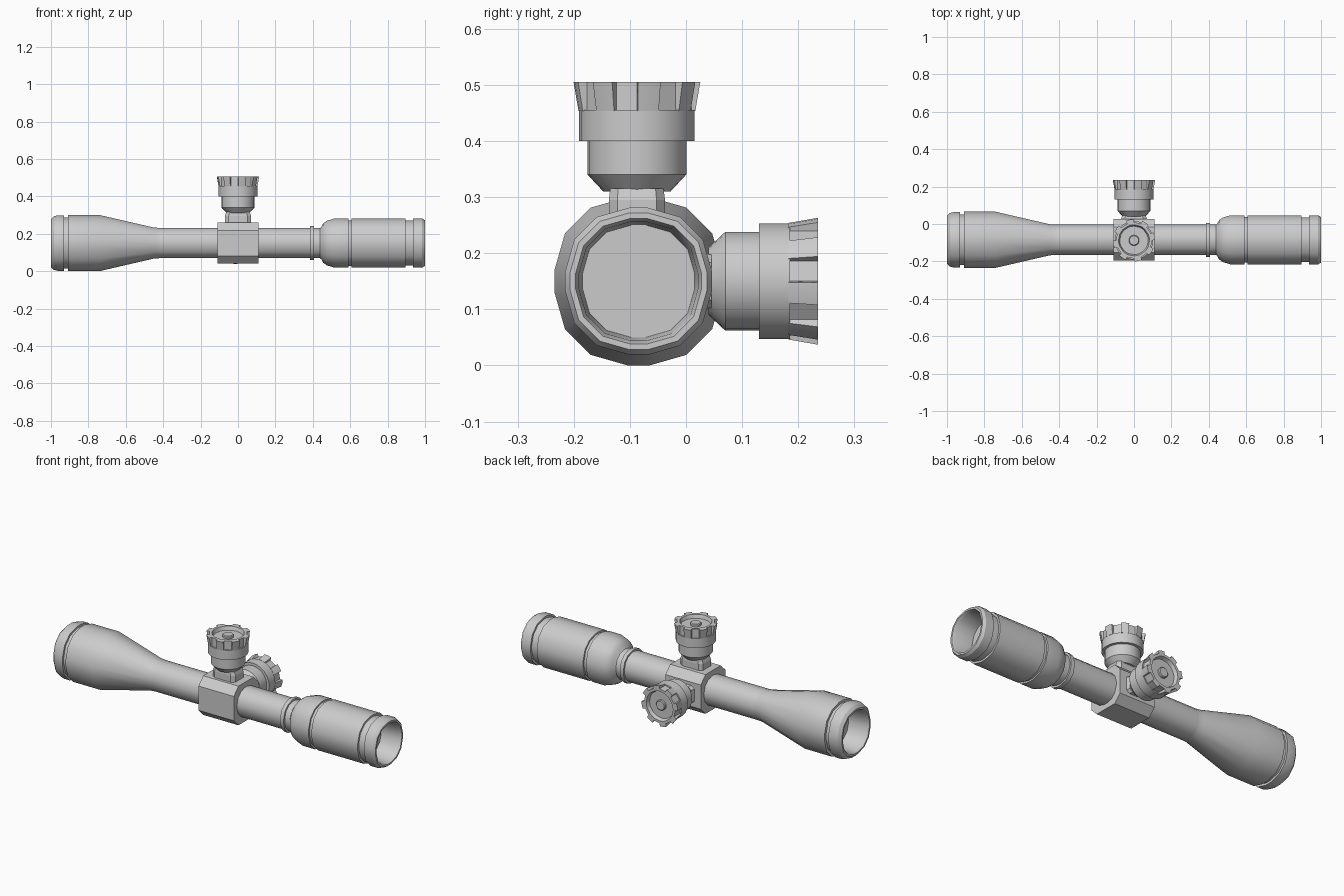
import bpy, bmesh
from math import sin, cos, radians, pi
from mathutils import Matrix

if "Cube" in bpy.data.objects:
    bpy.data.objects.remove(bpy.data.objects["Cube"])

CY, CZ = -0.0845, 0.15          # optical axis


def rot4(quarter):
    # repeat a quarter outline four times around the origin
    pts = []
    for _ in range(4):
        pts += quarter
        quarter = [(-b, a) for a, b in quarter]
    return pts


ROUND16 = rot4([(1, 0.13), (0.875, 0.567), (0.567, 0.875), (0.13, 1)])
CIRCLE = [(cos(2 * pi * i / 24), sin(2 * pi * i / 24)) for i in range(24)]


def loft(name, rings, matrix, smooth=True):
    # skin a list of equal-length vertex rings and cap both ends
    bm = bmesh.new()
    loops = [[bm.verts.new(p) for p in ring] for ring in rings]
    n = len(loops[0])
    for a, b in zip(loops, loops[1:]):
        for i in range(n):
            j = (i + 1) % n
            bm.faces.new((a[i], a[j], b[j], b[i]))
    bm.faces.new(loops[0][::-1])
    bm.faces.new(loops[-1])
    bmesh.ops.recalc_face_normals(bm, faces=bm.faces)
    me = bpy.data.meshes.new(name)
    bm.to_mesh(me)
    bm.free()
    ob = bpy.data.objects.new(name, me)
    bpy.context.collection.objects.link(ob)
    ob.matrix_world = matrix
    if smooth:
        bpy.ops.object.select_all(action='DESELECT')
        ob.select_set(True)
        bpy.context.view_layer.objects.active = ob
        bpy.ops.object.shade_smooth_by_angle(angle=radians(30))
    return ob


def along_x(name, profile, section=ROUND16, smooth=True):
    rings = [[(x, r * a, r * b) for a, b in section] for x, r in profile]
    return loft(name, rings, Matrix.Translation((0, CY, CZ)), smooth)


# objective bell with recessed front lens
along_x("objective_bell", [
    (-0.88, 0.105), (-0.99, 0.112), (-1.0, 0.118), (-1.0, 0.128), (-0.985, 0.143),
    (-0.965, 0.148), (-0.93, 0.148), (-0.93, 0.136), (-0.908, 0.136),
    (-0.908, 0.15), (-0.74, 0.15), (-0.45, 0.083), (-0.42, 0.081)])

# main tube and small collar
along_x("main_tube", [(-0.43, 0.081), (0.46, 0.081)])
along_x("tube_collar", [(0.385, 0.078), (0.385, 0.091), (0.407, 0.091), (0.407, 0.078)])

# eyepiece with grooves and recessed lens
along_x("eyepiece", [
    (0.435, 0.078), (0.445, 0.086), (0.455, 0.105), (0.475, 0.119), (0.515, 0.131),
    (0.59, 0.131), (0.59, 0.122), (0.608, 0.122), (0.608, 0.131), (0.895, 0.131),
    (0.895, 0.12), (0.935, 0.12), (0.935, 0.131), (0.985, 0.131), (1.0, 0.122),
    (1.0, 0.112), (0.985, 0.106), (0.88, 0.1)])

# octagonal turret housing
OCT = rot4([(1, -0.62), (1, 0.62)])
along_x("turret_housing", [(-0.11, 0.11), (0.11, 0.11)], OCT, False)


def turret(prefix, matrix):
    # local z = 0 is the flat top of the cap
    neck = [(0.07, 0.035), (0.05, 0.05), (-0.05, 0.05), (-0.07, 0.035),
            (-0.07, -0.035), (-0.05, -0.05), (0.05, -0.05), (0.07, -0.035)]
    loft(prefix + "_neck", [[(x, y, -0.27) for x, y in neck],
                            [(x, y, -0.21) for x, y in neck],
                            [(x * 0.9, y * 0.95, -0.19) for x, y in neck]], matrix, False)
    body = [(-0.195, 0.06), (-0.165, 0.088), (-0.105, 0.088), (-0.105, 0.103), (-0.05, 0.103)]
    loft(prefix + "_body", [[(r * a, r * b, z) for a, b in CIRCLE] for z, r in body], matrix)

    # flared grip with eight notches and a dished top
    def grip(z, r_out, r_in):
        ring = []
        for k in range(8):
            for da, out in ((-12, 1), (-11, 0), (11, 0), (12, 1), (22.5, 1)):
                a = radians(-11 + 45 * k + da)
                r = r_out if out else r_in
                ring.append((r * cos(a), r * sin(a), z))
        return ring
    loft(prefix + "_grip", [grip(-0.052, 0.104, 0.097), grip(0, 0.113, 0.097),
                            grip(0, 0.083, 0.083), grip(-0.02, 0.076, 0.076)], matrix)
    loft(prefix + "_button", [[(r * a, r * b, z) for a, b in CIRCLE]
                              for z, r in ((-0.025, 0.028), (-0.01, 0.028), (-0.006, 0.024))], matrix)


turret("elevation_turret", Matrix.Translation((0, -0.0875, 0.505)))
turret("windage_turret", Matrix.Translation((0, 0.235, CZ)) @ Matrix.Rotation(-pi / 2, 4, 'X'))
